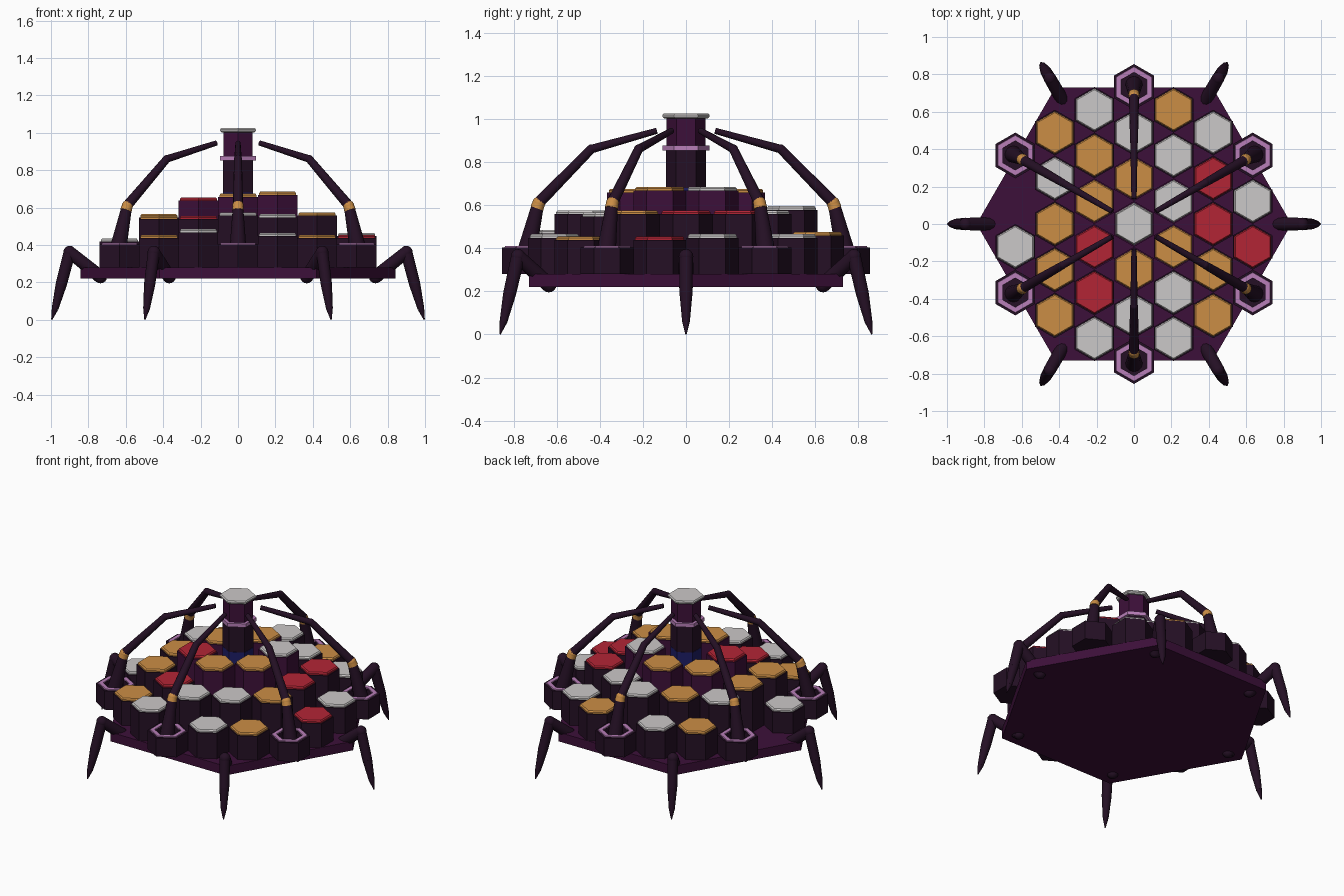
import bpy, bmesh
from math import sin, cos, pi, radians, sqrt
from mathutils import Vector, Matrix

if "Cube" in bpy.data.objects:
    bpy.data.objects.remove(bpy.data.objects["Cube"], do_unlink=True)


def material(name, r, g, b):
    m = bpy.data.materials.new(name)
    m.use_nodes = True
    m.diffuse_color = (r, g, b, 1)
    bsdf = next(n for n in m.node_tree.nodes if n.type == 'BSDF_PRINCIPLED')
    bsdf.inputs["Base Color"].default_value = (r, g, b, 1)
    return m


dark = material("dark plum", 0.018, 0.005, 0.018)
purple = material("deep purple", 0.046, 0.005, 0.041)
lavender = material("lavender", 0.48, 0.21, 0.48)
white = material("pale grey", 0.60, 0.58, 0.58)
orange = material("orange", 0.60, 0.27, 0.06)
red = material("red", 0.45, 0.018, 0.036)
blue = material("navy blue", 0.012, 0.012, 0.13)

PITCH = 0.2443
CELL = PITCH / 2


def add_object(name, mesh, mats, loc=(0, 0, 0), turn=0):
    ob = bpy.data.objects.new(name, mesh)
    for m in mats:
        if m.name not in mesh.materials:
            mesh.materials.append(m)
    bpy.context.collection.objects.link(ob)
    ob.location = loc
    ob.rotation_euler.z = turn
    return ob


def hex_stack(name, profile, mat, x=0, y=0, start=90, closed=True):
    """Six-sided solid from (radius, height) pairs."""
    bm = bmesh.new()
    rings = [[bm.verts.new((r * cos(radians(start + 60 * i)),
                            r * sin(radians(start + 60 * i)), z))
              for i in range(6)] for r, z in profile]
    for a, b in zip(rings, rings[1:]):
        for i in range(6):
            j = (i + 1) % 6
            bm.faces.new((a[i], a[j], b[j], b[i]))
    if closed:
        bm.faces.new(rings[0][::-1])
        bm.faces.new(rings[-1])
    mesh = bpy.data.meshes.new(name)
    bm.to_mesh(mesh)
    bm.free()
    return add_object(name, mesh, [mat], (x, y, 0))


def limb_mesh(name, parts):
    """Tapered rods with round joints in the xz plane: (start, end, r1, r2, material index, joint)."""
    bm = bmesh.new()
    for p, q, r1, r2, index, joint in parts:
        a, b = Vector((p[0], 0, p[1])), Vector((q[0], 0, q[1]))
        d = b - a
        place = Matrix.Translation((a + b) / 2) @ d.to_track_quat('Z', 'Y').to_matrix().to_4x4()
        old = set(bm.faces)
        bmesh.ops.create_cone(bm, cap_ends=True, segments=12, radius1=r1, radius2=r2,
                              depth=d.length, matrix=place)
        if joint:
            bmesh.ops.create_uvsphere(bm, u_segments=12, v_segments=8, radius=r2 * 1.03,
                                      matrix=Matrix.Translation(b))
        for f in bm.faces:
            if f not in old:
                f.material_index = index
                f.smooth = True
    for e in bm.edges:
        if len(e.link_faces) == 2 and e.calc_face_angle() > radians(40):
            e.smooth = False
    mesh = bpy.data.meshes.new(name)
    bm.to_mesh(mesh)
    bm.free()
    return mesh


# Base plate
hex_stack("base_plate", [(0.842, 0.22), (0.842, 0.28)], purple, start=0)

# Hexagonal cells, listed by column from back to front:
# colour letter and height in hundredths; R is a rim socket, - is empty
columns = {
    -3: "R - w43 R",
    -2: "o46 w56 o56 o55 o45",
    -1: "w47 o57 o65 r65 r55 w48",
    0: "R w59 o67 - o67 w57 R",
    1: "o47 w57 w68 o68 w56 w46",
    2: "w46 r57 r57 o57 o45",
    3: "R w46 r45 R",
}
paint = {"w": white, "o": orange, "r": red}
for col, text in columns.items():
    cells = text.split()
    for row, code in enumerate(cells):
        x = col * PITCH * sqrt(3) / 2
        y = ((len(cells) - 1) / 2 - row) * PITCH
        if code == "-":
            continue
        if code == "R":
            hex_stack("socket_body", [(CELL, 0.28), (CELL, 0.404), (0.077, 0.404), (0.077, 0.36)],
                      dark, x, y)
            hex_stack("socket_rim", [(0.109, 0.403), (0.107, 0.41), (0.079, 0.41), (0.077, 0.39)],
                      lavender, x, y, closed=False)
            continue
        top = int(code[1:]) / 100
        inner = Vector((x, y)).length < PITCH * 1.1
        hex_stack("cell_body", [(CELL, 0.28), (CELL, top - 0.012)],
                  purple if inner else dark, x, y)
        hex_stack("cell_cap", [(0.114, top - 0.012), (0.114, top - 0.003), (0.107, top + 0.005)],
                  paint[code[0]], x, y)

# Central tower
hex_stack("tower_foot", [(CELL, 0.28), (CELL, 0.56)], purple)
hex_stack("tower_foot_cap", [(0.114, 0.56), (0.107, 0.575)], white)
hex_stack("tower_blue_band", [(0.094, 0.575), (0.094, 0.68)], blue)
hex_stack("tower_lower", [(0.092, 0.68), (0.092, 0.86)], dark)
hex_stack("tower_upper", [(0.09, 0.86), (0.09, 1.005)], purple)
hex_stack("tower_collar", [(0.11, 0.853), (0.11, 0.877)], lavender)
hex_stack("tower_cap", [(0.102, 1.003), (0.11, 1.01), (0.11, 1.018), (0.104, 1.025)], white)

# Arms rising from the sockets towards the tower
arm = limb_mesh("arm", [
    ((0.745, 0.36), (0.69, 0.59), 0.046, 0.029, 0, False),
    ((0.692, 0.585), (0.683, 0.61), 0.031, 0.029, 1, True),
    ((0.68, 0.615), (0.44, 0.86), 0.027, 0.021, 0, True),
    ((0.44, 0.86), (0.135, 0.945), 0.02, 0.014, 0, False),
])
# Legs under the plate corners
leg = limb_mesh("leg", [
    ((0.745, 0.235), (0.735, 0.23), 0.034, 0.034, 0, True),
    ((0.735, 0.23), (0.9, 0.362), 0.036, 0.033, 0, True),
    ((0.9, 0.362), (0.945, 0.19), 0.032, 0.03, 0, False),
    ((0.945, 0.19), (0.978, 0.06), 0.03, 0.018, 0, False),
    ((0.978, 0.06), (0.996, 0.001), 0.018, 0.003, 0, False),
])
for k in range(6):
    add_object("arm", arm, [dark, orange], turn=pi / 6 + k * pi / 3)
    add_object("leg", leg, [dark], turn=k * pi / 3)
